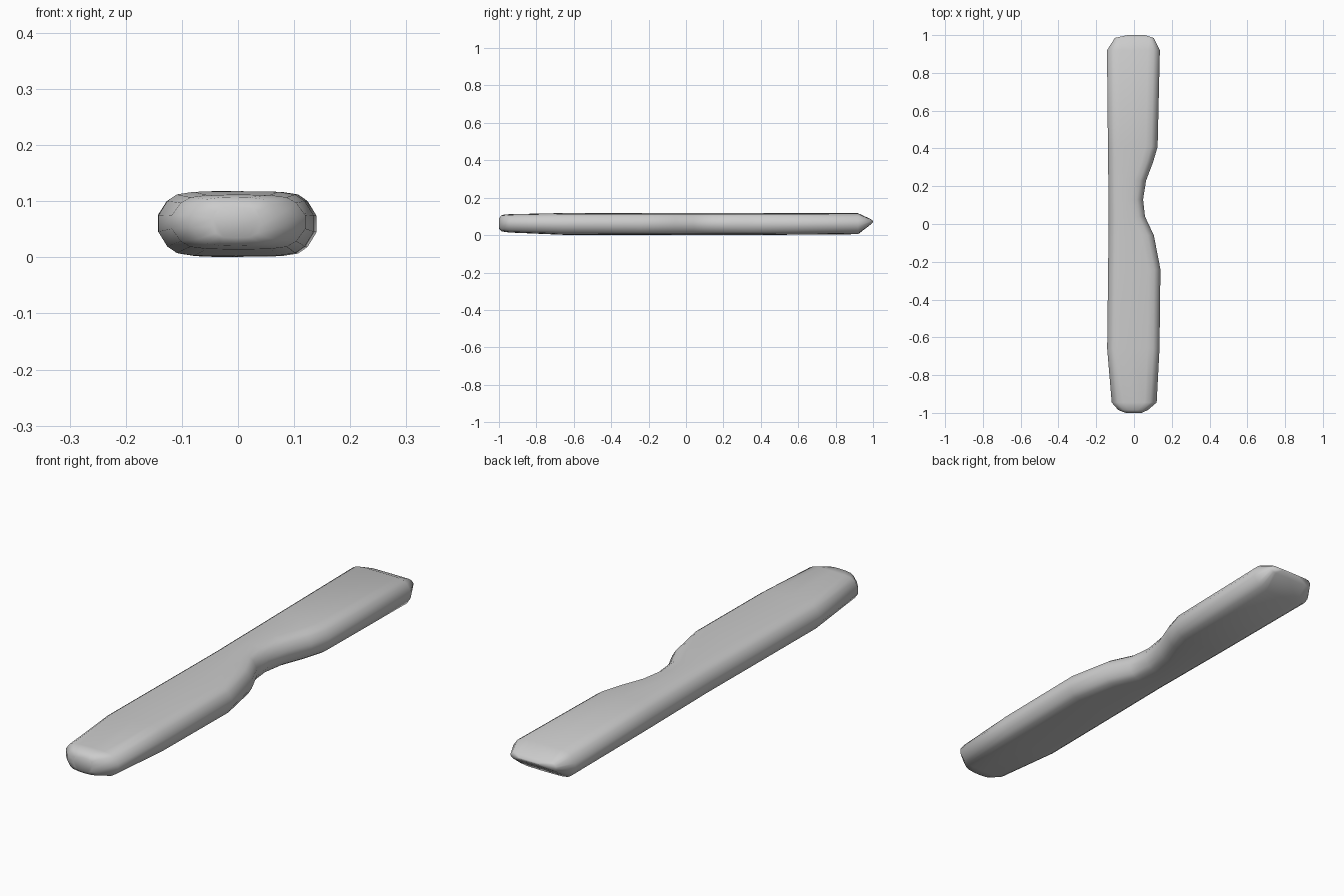
import bpy
import bmesh

# Stations along the length: y, left x, right x, bottom z, top z
stations = [
    (-1.0, -0.045, 0.04, 0.035, 0.09),
    (-0.985, -0.085, 0.075, 0.02, 0.108),
    (-0.945, -0.12, 0.122, 0.014, 0.112),
    (-0.66, -0.144, 0.137, 0.002, 0.118),
    (-0.24, -0.139, 0.142, 0.001, 0.118),
    (-0.06, -0.137, 0.107, 0.001, 0.118),
    (0.04, -0.136, 0.06, 0.001, 0.118),
    (0.13, -0.137, 0.05, 0.001, 0.118),
    (0.23, -0.138, 0.066, 0.001, 0.118),
    (0.33, -0.139, 0.104, 0.001, 0.118),
    (0.41, -0.140, 0.127, 0.001, 0.118),
    (0.92, -0.145, 0.139, 0.005, 0.117),
    (0.985, -0.102, 0.105, 0.055, 0.087),
    (1.0, -0.035, 0.06, 0.070, 0.076),
]

# Rounded cross-section: inset from the side edge, height from -1 to 1
edge = [(0.018, -0.70), (0.002, -0.25), (0.002, 0.25), (0.018, 0.70),
        (0.035, 0.90), (0.065, 0.98)]


def section(bm, y, xl, xr, zb, zt):
    zc, h = (zb + zt) / 2, (zt - zb) / 2
    k = min(1, (xr - xl) / 0.19) * min(1, h / 0.04)
    right = [(xr - 0.035 * k, -0.90)] + [(xr - d * k, t) for d, t in edge]
    left = [(xl + d * k, t) for d, t in reversed(edge)] + [(xl + 0.035 * k, -0.90)]
    mid = (xl + xr) / 2
    pts = right + [(mid, 1)] + left + [(xl + 0.065 * k, -0.98), (mid, -1),
                                       (xr - 0.065 * k, -0.98)]
    return [bm.verts.new((x, y, zc + h * t)) for x, t in pts]


# Loft the bar through its sections
bm = bmesh.new()
rings = [section(bm, *s) for s in stations]
n = len(rings[0])
for a, b in zip(rings, rings[1:]):
    for i in range(n):
        j = (i + 1) % n
        bm.faces.new((a[i], a[j], b[j], b[i]))
bm.faces.new(rings[0])
bm.faces.new(rings[-1])
bmesh.ops.recalc_face_normals(bm, faces=bm.faces)

mesh = bpy.data.meshes.new("notched_bar")
bm.to_mesh(mesh)
bm.free()
bar = bpy.data.objects.new("notched_bar", mesh)
bpy.context.collection.objects.link(bar)

# Smooth shading, with the crisp end edges kept
bpy.context.view_layer.objects.active = bar
bar.select_set(True)
bpy.ops.object.shade_smooth_by_angle(angle=1.0)
